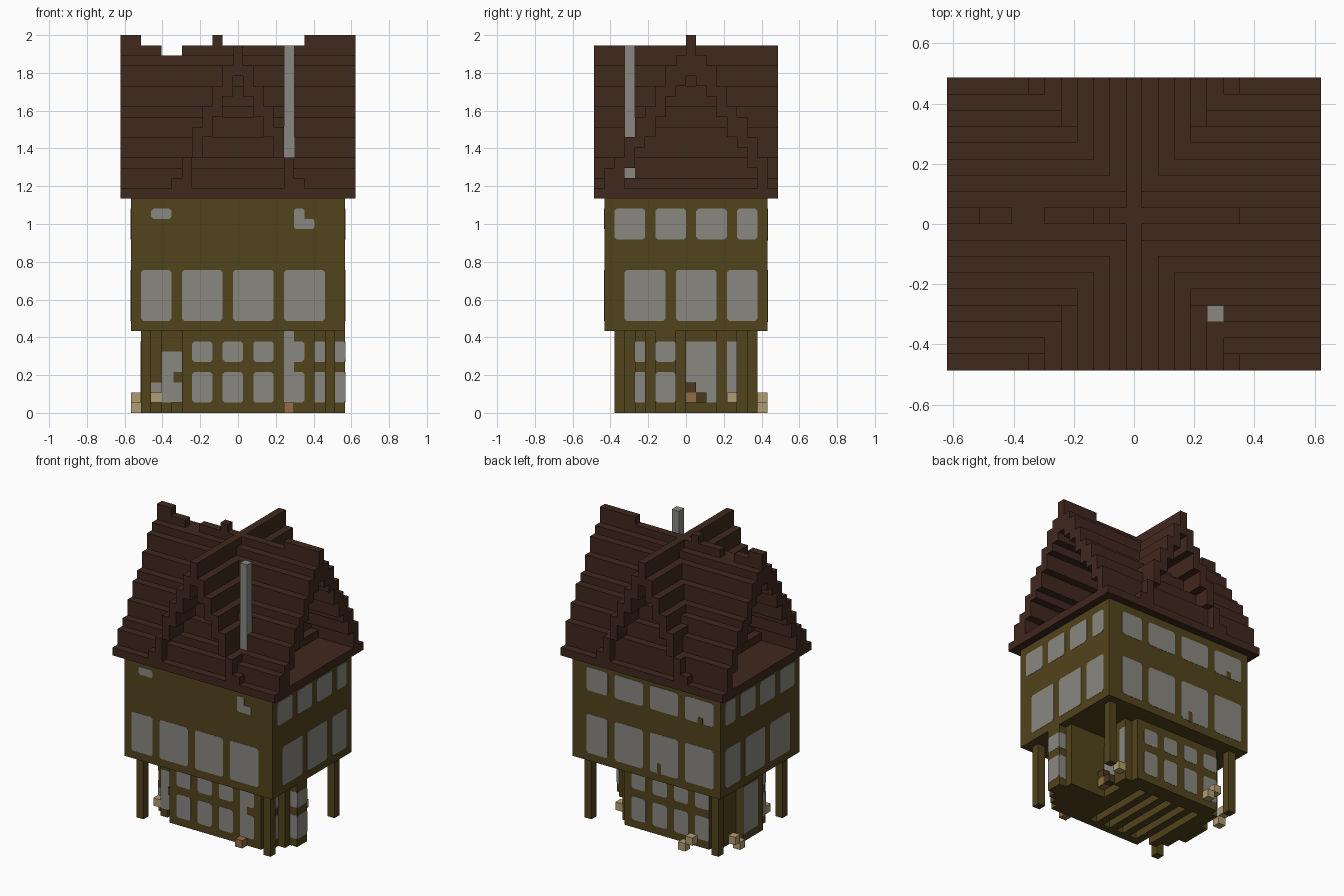
import bpy, bmesh
from mathutils import Vector

if "Cube" in bpy.data.objects:
    bpy.data.objects.remove(bpy.data.objects["Cube"], do_unlink=True)

NX, NY, NZ = 23, 18, 37      # block grid
V = 2 / NZ                   # block size


def material(name, r, g, b):
    m = bpy.data.materials.new(name)
    m.diffuse_color = (r, g, b, 1)
    m.use_nodes = True
    node = m.node_tree.nodes["Principled BSDF"]
    node.inputs["Base Color"].default_value = (r, g, b, 1)
    node.inputs["Roughness"].default_value = 0.9
    return m


ROOF = material("roof brown", .051, .021, .0125)
WALL = material("olive wall", .083, .057, .0115)
GLASS = material("stone grey", .25, .245, .217)
BEIGE = material("pale sand", .44, .335, .165)
ORANGE = material("clay orange", .29, .15, .056)
DARK = material("dark wood", .07, .04, .012)


def to_world(x, y, z):
    return Vector(((x - NX / 2) * V, (y - NY / 2) * V, z * V))


def finish(name, bm, mat):
    bmesh.ops.recalc_face_normals(bm, faces=bm.faces)
    mesh = bpy.data.meshes.new(name)
    bm.to_mesh(mesh)
    bm.free()
    mesh.materials.append(mat)
    obj = bpy.data.objects.new(name, mesh)
    bpy.context.collection.objects.link(obj)


def blocks(name, mat, boxes):
    """One object from boxes given as x0, x1, y0, y1, z0, z1 in blocks."""
    bm = bmesh.new()
    for x0, x1, y0, y1, z0, z1 in boxes:
        lo, hi = to_world(x0, y0, z0), to_world(x1, y1, z1)
        for v in bmesh.ops.create_cube(bm, size=1)["verts"]:
            v.co = (lo + hi) / 2 + v.co * (hi - lo)
    finish(name, bm, mat)


def panes(name, side, plane, spans, levels, cut=.22, mat=GLASS, out=.03):
    """Thin plates with clipped corners on a wall facing the given side."""
    bm = bmesh.new()
    if side in ("front", "west"):
        out = -out
    for a, b in spans:
        for c, d in levels:
            ring = [(a + cut, c), (b - cut, c), (b, c + cut), (b, d - cut),
                    (b - cut, d), (a + cut, d), (a, d - cut), (a, c + cut)]
            if side in ("front", "back"):
                pts = [to_world(u, plane + out, z) for u, z in ring]
                push = Vector((0, -out * V * 1.5, 0))
            else:
                pts = [to_world(plane + out, u, z) for u, z in ring]
                push = Vector((-out * V * 1.5, 0, 0))
            face = bm.faces.new([bm.verts.new(p) for p in pts])
            ext = bmesh.ops.extrude_face_region(
                bm, geom=[face], use_keep_orig=True)["geom"]
            moved = [g for g in ext if isinstance(g, bmesh.types.BMVert)]
            bmesh.ops.translate(bm, verts=moved, vec=push)
    finish(name, bm, mat)


# Roof: two crossing stepped shells, open at the gable ends, on an eave slab
blocks("eave_slab", ROOF, [(0, NX, 0, NY, 21, 22)])

steps = []
for j in range(NY):
    if j != 9:
        top = 22 if j in (0, NY - 1) else round(37 - abs(j - 9) * 5 / 3)
        steps.append((0, NX, j, j + 1, max(21, top - 3), top))
# Uneven ridge cap
for x0, x1, top in ((0, 2, 37), (2, 4, 36), (4, 6, 35), (6, 9, 36),
                    (9, 10, 37), (10, 18, 36), (18, 23, 37)):
    steps.append((x0, x1, 9, 10, 33, top))
blocks("long_roof", ROOF, steps)

steps = []
for d, top in enumerate((36, 34, 32, 30, 28, 25, 23)):
    for i in {11 - d, 11 + d}:
        steps.append((i, i + 1, 0, NY, max(21, top - 3), top))
blocks("cross_roof", ROOF, steps)

blocks("chimney", GLASS, [(16, 17.02, 2.98, 4, 22, 36)])

# Overhanging upper storeys
blocks("upper_storeys", WALL, [(1, 22, 1, 17, 8, 21)])

LOW, HIGH = [(9, 14)], [(17, 20)]
panes("front_windows", "front", 1, [(2, 5), (6, 10), (11, 15), (16, 20)], LOW)
panes("front_vent", "front", 1, [(3, 5)], [(19, 20)])
panes("front_vent_tall", "front", 1, [(17, 18)], [(18, 20)], cut=.15)
panes("front_vent_foot", "front", 1, [(17.5, 19)], [(18, 19)], cut=.2)
panes("back_windows", "back", 17,
      [(2, 6), (7, 11), (12, 16), (17, 20)], LOW + HIGH)
panes("back_window_notch_high", "back", 17, [(3.5, 4.2)], [(16.9, 17.8)],
      cut=.1, mat=WALL, out=.05)
panes("back_window_notch_low", "back", 17, [(9.4, 10)], [(8.9, 10.3)],
      cut=.1, mat=WALL, out=.05)
for side, plane in (("west", 1), ("east", 22)):
    panes(side + "_low_windows", side, plane, [(3, 7), (8, 12), (13, 16)], LOW)
    panes(side + "_high_windows", side, plane,
          [(2, 5), (6, 9), (10, 13), (14, 16)], HIGH)

# Ground floor with stepped corners, a side bay and a recessed east entrance
rows = [(3, 4, 6, 19), (4, 5, 4, 20), (5, 6, 3, 21), (6, 7, 3, 22),
        (7, 8, 2, 22), (8, 9, 2, 21), (9, 11, 2, 16), (11, 12, 3, 16),
        (12, 13, 3, 17), (13, 14, 3, 17), (14, 15, 4, 16)]
blocks("ground_floor", WALL, [(x0, x1, y0, y1, 1, 8) for y0, y1, x0, x1 in rows])

# Base layer with five long slots between the floor joists
base = []
for y0, y1, x0, x1 in rows:
    if 4 <= y0 < 13:
        base += [(x0, 5, y0, y1, 0, 1), (14, x1, y0, y1, 0, 1)]
    else:
        base.append((x0, x1, y0, y1, 0, 1))
base += [(x, x + 1, 4, 13, 0, 1) for x in (6, 8, 10, 12)]
blocks("floor_base", WALL, base)

blocks("corner_posts", WALL,
       [(x, x + 1, y, y + 1, 0, 8) for x in (2, 20) for y in (2, 15)])

PAIR, TALL = [(1, 4), (5, 7)], [(1, 7)]
panes("front_ground_windows", "front", 3,
      [(7, 9), (10, 12), (13, 15), (16, 18)], PAIR)
panes("front_pipe", "front", 3, [(16, 17)], [(1, 8)], cut=.05)
panes("front_step_window", "front", 4, [(19, 20)], PAIR, cut=.05)
panes("bay_front_window", "front", 6, [(21, 22)], PAIR, cut=.05)
panes("bay_back_window", "back", 8, [(21, 22)], PAIR, cut=.05)
panes("front_door", "front", 4, [(4, 6)], [(1, 6)], cut=.05)
panes("front_small_window", "front", 5, [(3, 4)], [(1, 3)], cut=.05)
panes("back_ground_windows", "back", 15,
      [(4, 6), (7, 9), (10, 12), (13, 15)], PAIR)
panes("east_step_window", "east", 20, [(4, 5)], PAIR, cut=.05)
panes("bay_side_window", "east", 22, [(6, 8)], PAIR)
panes("east_door", "east", 16, [(9, 12)], TALL, cut=.05)
panes("east_corner_window", "east", 17, [(13, 14)], TALL, cut=.05)
panes("west_door", "west", 2, [(8, 11)], TALL, cut=.1)
panes("west_step_window", "west", 3, [(5, 6)], PAIR, cut=.1)
blocks("door_handle", WALL, [(5.2, 6, 3.85, 4, 3, 4)])

# Crates and pots around the house
blocks("sand_crates", BEIGE,
       [(6, 7, 16, 17, 0, 1), (5, 6, 16, 17, 1, 2), (1, 2, 12, 13, 0, 1),
        (1, 2, 13, 14, 1, 2), (17, 18, 13, 14, 1, 2), (3, 4, 4, 5, 1, 2)])
blocks("clay_pots", ORANGE, [(16, 17, 2, 3, 0, 1), (16, 17, 9, 10, 1, 2)])
blocks("dark_crates", DARK, [(16, 17, 9, 10, 2, 3), (16, 17, 10, 11, 1, 2)])
